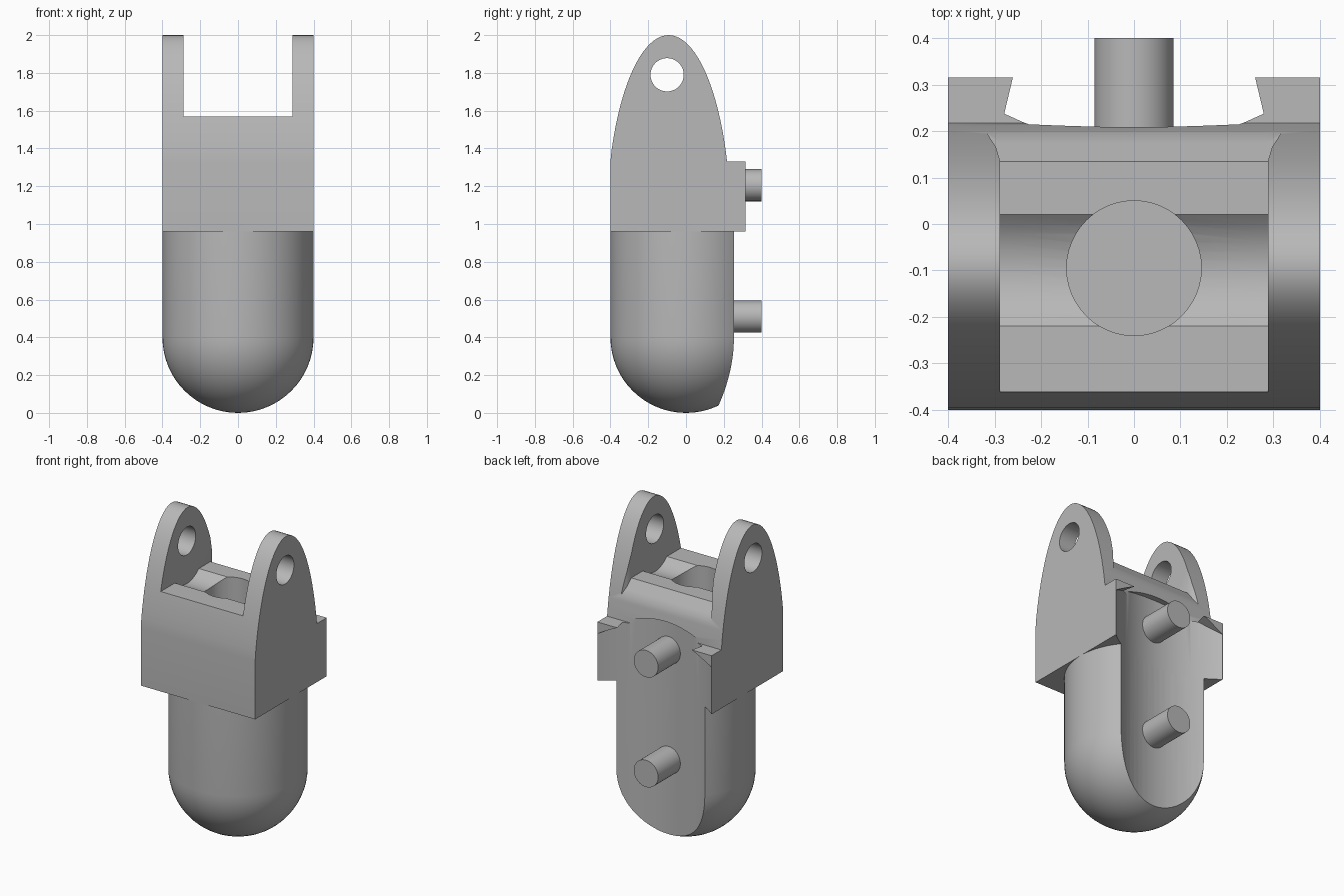
import bpy, bmesh
from math import pi, sin, cos, sqrt
from mathutils import Matrix

cube = bpy.data.objects.get("Cube")
if cube:
    bpy.data.objects.remove(cube, do_unlink=True)

grey = bpy.data.materials.new("plain grey")
grey.use_nodes = True
color = (0.48, 0.48, 0.48, 1)
grey.diffuse_color = color
grey.node_tree.nodes["Principled BSDF"].inputs["Base Color"].default_value = color


def finish(name, bm):
    bmesh.ops.recalc_face_normals(bm, faces=bm.faces[:])
    mesh = bpy.data.meshes.new(name)
    bm.to_mesh(mesh)
    bm.free()
    mesh.materials.append(grey)
    obj = bpy.data.objects.new(name, mesh)
    bpy.context.collection.objects.link(obj)
    return obj


def prism(name, points, direction):
    """Extrude a closed outline of 3D points along a direction."""
    bm = bmesh.new()
    face = bm.faces.new([bm.verts.new(p) for p in points])
    new = bmesh.ops.extrude_face_region(bm, geom=[face])["geom"]
    verts = [v for v in new if isinstance(v, bmesh.types.BMVert)]
    bmesh.ops.translate(bm, verts=verts, vec=direction)
    return finish(name, bm)


def side_prism(name, outline, half):
    return prism(name, [(-half, y, z) for y, z in outline], (2 * half, 0, 0))


def cylinder(name, radius, depth, center, axis="Z", segments=48):
    bm = bmesh.new()
    turn = {"Z": Matrix(), "X": Matrix.Rotation(pi / 2, 4, "Y"),
            "Y": Matrix.Rotation(pi / 2, 4, "X")}[axis]
    bmesh.ops.create_cone(bm, cap_ends=True, segments=segments, radius1=radius,
                          radius2=radius, depth=depth,
                          matrix=Matrix.Translation(center) @ turn)
    return finish(name, bm)


def activate(obj):
    bpy.ops.object.select_all(action="DESELECT")
    obj.select_set(True)
    bpy.context.view_layer.objects.active = obj


def cut(obj, cutters):
    activate(obj)
    for c in cutters:
        m = obj.modifiers.new("cut", "BOOLEAN")
        m.operation, m.solver, m.object = "DIFFERENCE", "EXACT", c
        bpy.ops.object.modifier_apply(modifier=m.name)


def smooth(obj):
    activate(obj)
    bpy.ops.object.shade_smooth_by_angle(angle=0.5)


# Fork head: elliptical ears above a square collar with a rear shelf
MID, HALF, BASE, COLLAR = -0.092, 0.328, 0.96, 1.33
outline = [(-0.4, BASE), (0.315, BASE), (0.315, COLLAR)]
start = 0.336
for i in range(41):
    t = start + (pi - 2 * start) * i / 40
    outline.append((max(-0.4, MID + HALF * cos(t)), 1 + sin(t)))
head = side_prism("fork_head", outline, 0.4)

# Fingertip body: lathed capsule with a round lower end
bm = bmesh.new()
R = 0.4
steps = 16
profile = [(R * sin(a), R - R * cos(a))
           for a in (pi / 2 * i / steps for i in range(steps + 1))]
profile += [(R, BASE), (0, BASE)]
verts = [bm.verts.new((r, 0, z)) for r, z in profile]
edges = [bm.edges.new(pair) for pair in zip(verts, verts[1:])]
bmesh.ops.spin(bm, geom=verts + edges, cent=(0, 0, 0), axis=(0, 0, 1),
               angle=2 * pi, steps=64, use_duplicate=False)
bmesh.ops.remove_doubles(bm, verts=bm.verts[:], dist=1e-4)
body = finish("rounded_body", bm)

# Concave rear cutter with a slightly arched top
bm = bmesh.new()
bmesh.ops.create_cone(bm, cap_ends=True, cap_tris=True, segments=96, radius1=0.628,
                      radius2=0.628, depth=1.5,
                      matrix=Matrix.Translation((0, 0.8, 0.65)))
for v in bm.verts:
    if v.co.z > 1:
        v.co.z -= v.co.x ** 2 * 0.9
rear_cutter = finish("rear_cutter", bm)

# Slot between the ears, with a shallow trough in its floor
FLOOR = 1.57
slot = [(-0.6, 2.2), (-0.6, FLOOR), (-0.22, FLOOR)]
for i in range(1, 12):
    y = -0.12 + 0.24 * i / 12
    slot.append((-0.1 + y, FLOOR + 0.117 - sqrt(0.167 ** 2 - y * y)))
slot += [(0.02, FLOOR), (0.135, FLOOR), (0.235, FLOOR - 0.15), (0.6, FLOOR - 0.15), (0.6, 2.2)]
slot_cutter = side_prism("slot_cutter", slot, 0.288)

# Flare at the rear mouth of the slot, with a sloping floor
half = [(0.286, 0.12), (0.288, 0.135), (0.297, 0.165), (0.316, 0.195), (0.35, 0.235)]
plan = half + [(-x, y) for x, y in reversed(half)]
flare_cutter = prism("flare_cutter",
                     [(x, y, FLOOR + 1.5 * (0.135 - y)) for x, y in plan], (0, 0, 0.8))

hinge_cutter = cylinder("hinge_cutter", 0.088, 1.2, (0, -0.1, 1.79), "X")
socket_cutter = cylinder("socket_cutter", 0.145, 0.6, (0, -0.095, 1.5))

cut(head, [rear_cutter, slot_cutter, flare_cutter, socket_cutter, hinge_cutter])
cut(body, [rear_cutter])
for c in (rear_cutter, slot_cutter, flare_cutter, hinge_cutter, socket_cutter):
    bpy.data.objects.remove(c, do_unlink=True)
smooth(head)
smooth(body)

# Rear mounting pins
for name, z in (("upper_pin", 1.205), ("lower_pin", 0.51)):
    smooth(cylinder(name, 0.085, 0.3, (0, 0.25, z), "Y"))
